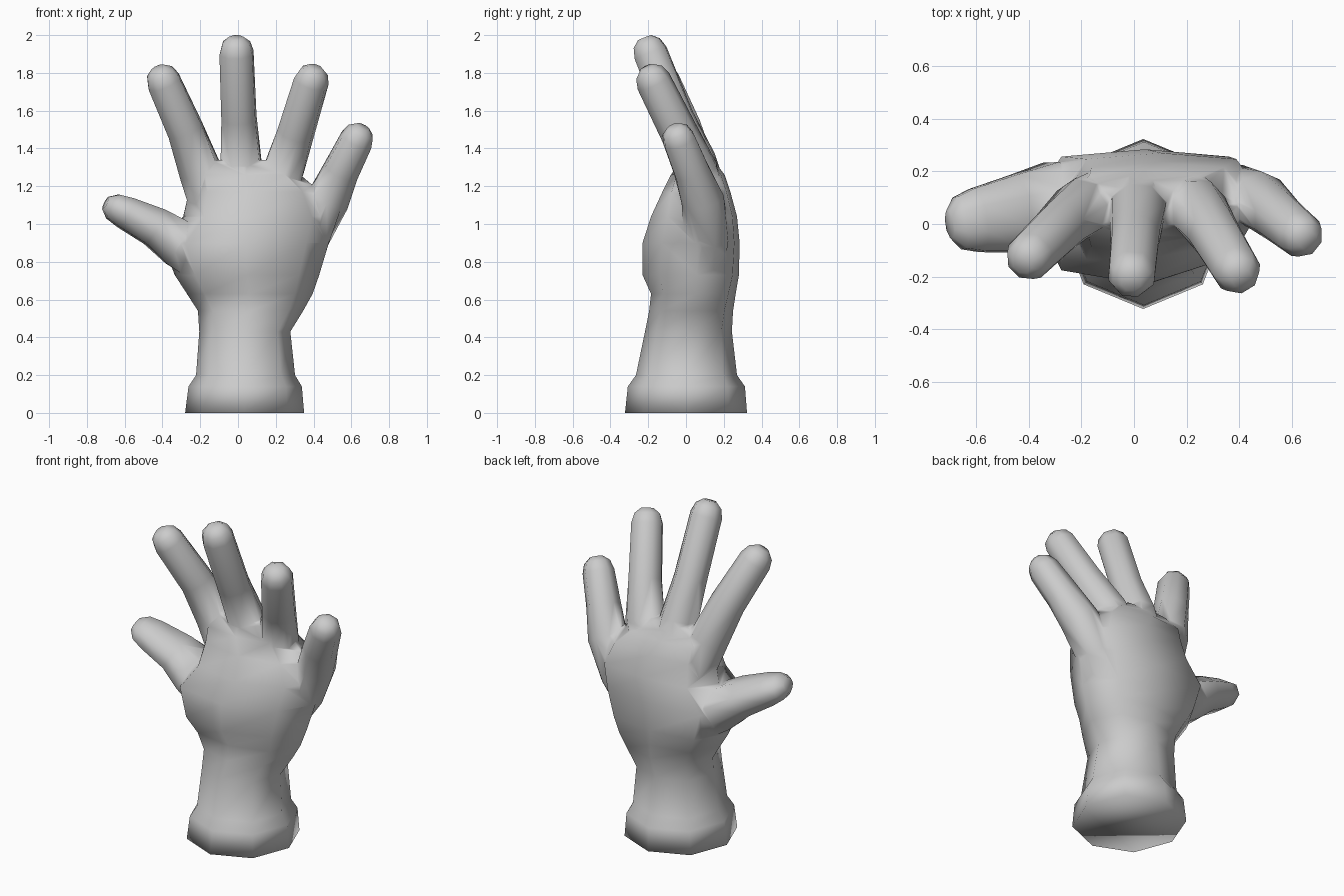
import bpy, bmesh, math
from mathutils import Vector

if "Cube" in bpy.data.objects:
    bpy.data.objects.remove(bpy.data.objects["Cube"])

SIDES = 8

skin = bpy.data.materials.new("plain_grey")
skin.use_nodes = True
GREY = (0.6, 0.6, 0.6, 1)
skin.diffuse_color = GREY
skin.node_tree.nodes["Principled BSDF"].inputs["Base Color"].default_value = GREY


def loft(name, rings):
    """Closed tube through a list of rings of points."""
    bm = bmesh.new()
    loops = [[bm.verts.new(p) for p in ring] for ring in rings]
    for a, b in zip(loops, loops[1:]):
        for i in range(SIDES):
            j = (i + 1) % SIDES
            bm.faces.new((a[i], a[j], b[j], b[i]))
    bm.faces.new(loops[0][::-1])
    bm.faces.new(loops[-1])
    bmesh.ops.recalc_face_normals(bm, faces=bm.faces)
    mesh = bpy.data.meshes.new(name)
    bm.to_mesh(mesh)
    bm.free()
    mesh.materials.append(skin)
    obj = bpy.data.objects.new(name, mesh)
    bpy.context.collection.objects.link(obj)
    return obj


def section(z, left, right, front, back, edge_y, fl, fr, b):
    """Eight-point palm section; fl, fr and b square the front and back corners."""
    cx, hx = (left + right) / 2, (right - left) / 2
    ring = []
    for sx, sy in ((1, 0), (.72, b), (0, 1), (-.72, b), (-1, 0), (-.72, -fl), (0, -1), (.72, -fr)):
        depth = back - edge_y if sy > 0 else edge_y - front
        ring.append((cx + sx * hx, edge_y + sy * depth, z))
    return ring


def finger(name, path, flat=1.0):
    """Rounded finger along (x, y, z, radius) points; flat squeezes its height."""
    pts = [Vector(p[:3]) for p in path]
    radii = [p[3] for p in path]
    # blunt rounded tip beyond the last full ring
    tip_dir = (pts[-1] - pts[-2]).normalized()
    r = radii[-1]
    pts += [pts[-1] + tip_dir * r * 0.6, pts[-1] + tip_dir * r * 0.95]
    radii += [r * 0.82, r * 0.42]
    rings = []
    for k, p in enumerate(pts):
        tangent = pts[min(k + 1, len(pts) - 1)] - pts[max(k - 1, 0)]
        q = tangent.to_track_quat('Z', 'Y')
        ring = []
        for i in range(SIDES):
            a = 2 * math.pi * (i + 0.5) / SIDES
            ring.append(p + q @ Vector((math.cos(a), math.sin(a) * flat, 0)) * radii[k] * 1.05)
        rings.append(ring)
    return loft(name, rings)


# Cuff, wrist and palm: z, left, right, front, back, edge depth, corners
hand = loft("hand", [section(*s) for s in (
    (0.00, -0.28, 0.35, -0.323, 0.323, 0.00, 0.71, 0.71, 0.71),
    (0.14, -0.262, 0.338, -0.308, 0.312, 0.00, 0.71, 0.71, 0.71),
    (0.20, -0.222, 0.302, -0.265, 0.27, 0.00, 0.72, 0.72, 0.72),
    (0.43, -0.205, 0.277, -0.217, 0.243, 0.02, 0.75, 0.75, 0.75),
    (0.54, -0.212, 0.345, -0.195, 0.249, 0.04, 0.78, 0.74, 0.78),
    (0.63, -0.27, 0.395, -0.185, 0.263, 0.05, 0.82, 0.72, 0.82),
    (0.73, -0.335, 0.43, -0.23, 0.28, 0.06, 0.84, 0.68, 0.85),
    (0.90, -0.40, 0.485, -0.23, 0.284, 0.07, 0.82, 0.66, 0.87),
    (1.04, -0.29, 0.50, -0.185, 0.27, 0.09, 0.82, 0.68, 0.87),
    (1.17, -0.26, 0.44, -0.125, 0.235, 0.08, 0.82, 0.76, 0.87),
    (1.26, -0.25, 0.33, -0.08, 0.205, 0.07, 0.82, 0.82, 0.86),
    (1.34, -0.17, 0.20, -0.02, 0.145, 0.06, 0.80, 0.80, 0.80),
)])

# Fingers and thumb
digits = [
    finger("index_finger", [(-0.13, 0.09, 1.10, 0.12), (-0.20, 0.06, 1.28, 0.11),
                            (-0.28, -0.01, 1.50, 0.097), (-0.393, -0.12, 1.752, 0.09)]),
    finger("middle_finger", [(0.02, 0.10, 1.15, 0.12), (0.015, 0.05, 1.34, 0.107),
                             (0.005, -0.05, 1.56, 0.093), (-0.008, -0.188, 1.907, 0.09)]),
    finger("ring_finger", [(0.18, 0.10, 1.10, 0.12), (0.24, 0.06, 1.28, 0.11),
                           (0.305, -0.035, 1.48, 0.096), (0.388, -0.172, 1.755, 0.09)]),
    finger("little_finger", [(0.26, 0.10, 0.72, 0.09), (0.365, 0.11, 0.93, 0.12),
                             (0.478, 0.088, 1.13, 0.108), (0.545, 0.03, 1.28, 0.095),
                             (0.628, -0.037, 1.445, 0.087)]),
    finger("thumb", [(-0.14, 0.05, 0.78, 0.18), (-0.31, 0.055, 0.895, 0.185),
                     (-0.44, 0.04, 0.985, 0.152), (-0.595, 0.015, 1.06, 0.125)], 0.70),
]

# Weld the digits onto the palm as one skin
bpy.context.view_layer.objects.active = hand
for digit in digits:
    weld = hand.modifiers.new("weld", 'BOOLEAN')
    weld.operation = 'UNION'
    weld.solver = 'EXACT'
    weld.object = digit
    bpy.ops.object.modifier_apply(modifier=weld.name)
    bpy.data.objects.remove(digit)

# Tidy slivers along the joins, then shade the low-poly skin smooth
bm = bmesh.new()
bm.from_mesh(hand.data)
bmesh.ops.remove_doubles(bm, verts=bm.verts, dist=0.012)
for face in bm.faces:
    face.smooth = True
bm.to_mesh(hand.data)
bm.free()
